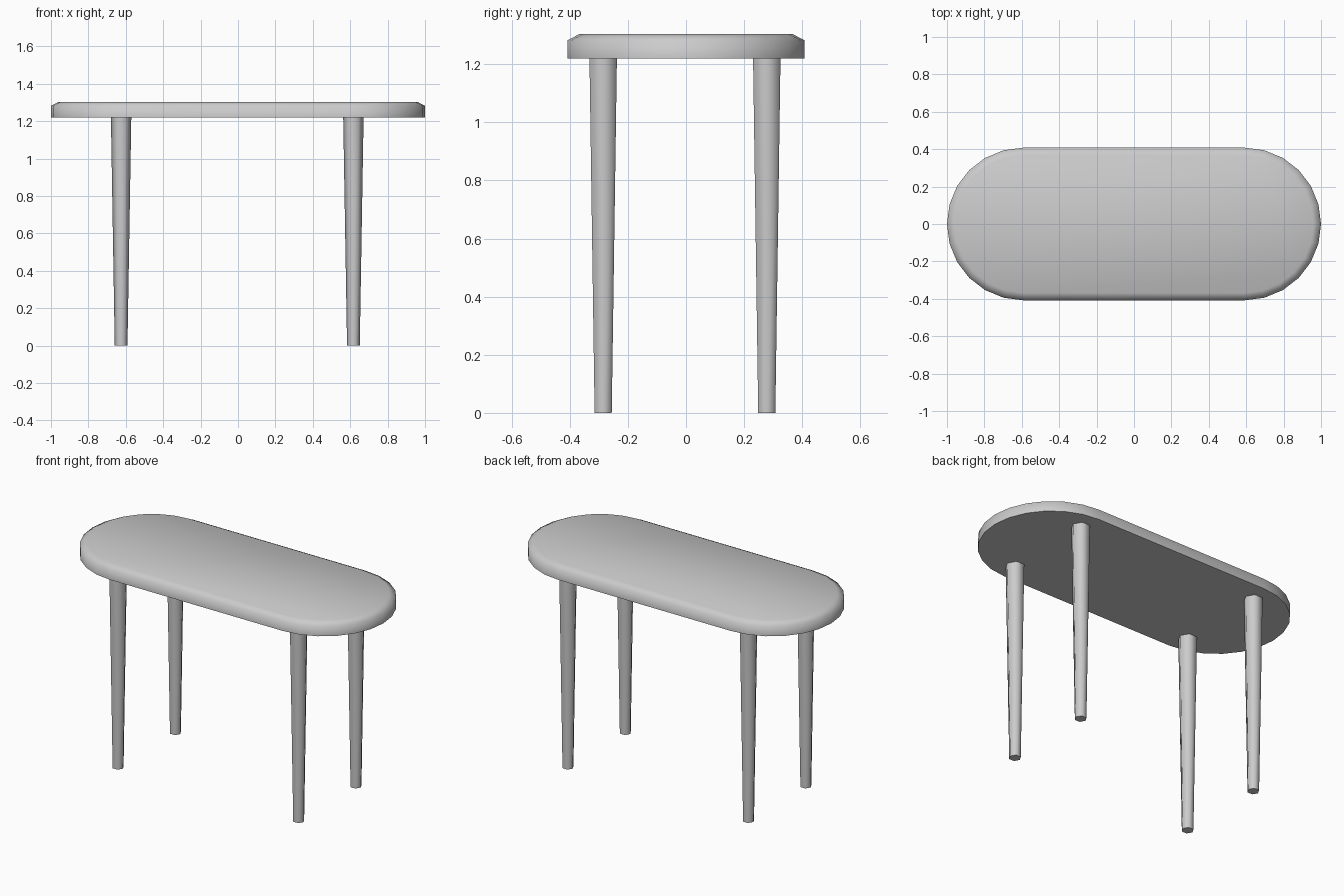
import bpy, bmesh
from math import pi, cos, sin, radians

cube = bpy.data.objects.get("Cube")
if cube:
    bpy.data.objects.remove(cube, do_unlink=True)

# Single grey finish
grey = bpy.data.materials.new("plain grey")
grey.use_nodes = True
colour = (0.6, 0.6, 0.6, 1)
grey.diffuse_color = colour
grey.node_tree.nodes["Principled BSDF"].inputs["Base Color"].default_value = colour


def loft(name, rings):
    """Skin a stack of matching closed rings and cap both ends."""
    bm = bmesh.new()
    loops = [[bm.verts.new(p) for p in ring] for ring in rings]
    for low, high in zip(loops, loops[1:]):
        for i in range(len(low)):
            j = (i + 1) % len(low)
            bm.faces.new((low[i], low[j], high[j], high[i]))
    bm.faces.new(loops[0][::-1])
    bm.faces.new(loops[-1])
    mesh = bpy.data.meshes.new(name)
    bm.to_mesh(mesh)
    bm.free()
    mesh.materials.append(grey)
    obj = bpy.data.objects.new(name, mesh)
    bpy.context.collection.objects.link(obj)
    bpy.ops.object.select_all(action="DESELECT")
    obj.select_set(True)
    bpy.context.view_layer.objects.active = obj
    bpy.ops.object.shade_smooth_by_angle(angle=radians(75))
    return obj


def stadium(radius, z, centre=0.592, steps=12):
    """Outline with two half-round ends."""
    points = []
    for side in (1, -1):
        for i in range(steps + 1):
            a = -pi / 2 + pi * i / steps
            points.append((side * (centre + radius * cos(a)), side * radius * sin(a), z))
    return points


def hexagon(x, y, radius, z):
    return [(x + radius * cos(i * pi / 3), y + radius * sin(i * pi / 3), z) for i in range(6)]


# Rounded top with a bevelled upper rim
loft("table_top", [stadium(0.408, 1.22), stadium(0.408, 1.282), stadium(0.368, 1.303)])

# Four tapered six-sided legs
for end, x in (("left", 0.617), ("right", -0.625)):
    for place, y in (("front", -0.285), ("back", 0.278)):
        loft(f"{place}_{end}_leg", [hexagon(x, y, 0.034, 0), hexagon(x, y, 0.0545, 1.22)])
